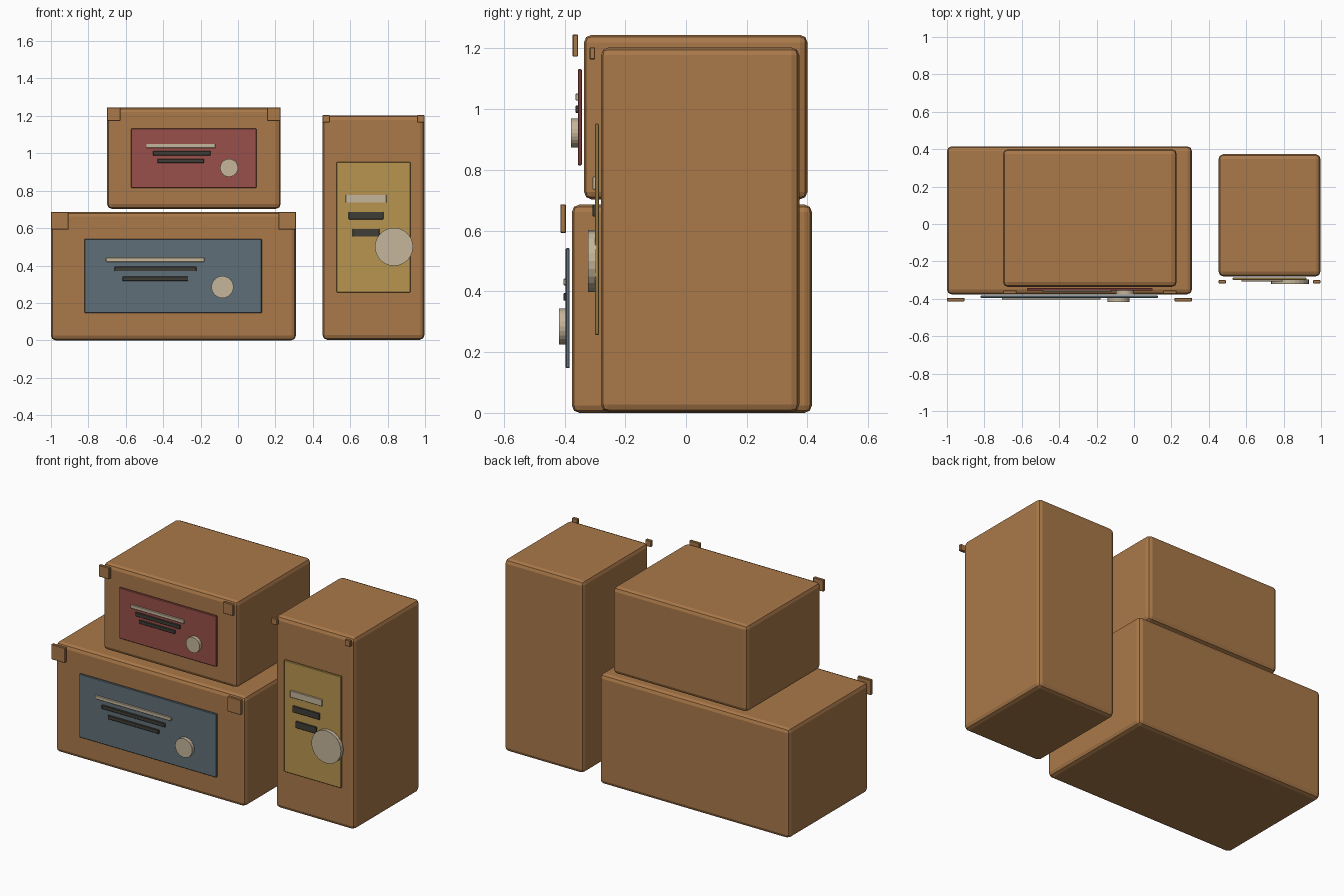
import bpy, bmesh, math
from mathutils import Matrix, Vector

if "Cube" in bpy.data.objects:
    bpy.data.objects.remove(bpy.data.objects["Cube"])


def material(name, rgb):
    m = bpy.data.materials.new(name)
    m.diffuse_color = (*rgb, 1)
    m.use_nodes = True
    m.node_tree.nodes["Principled BSDF"].inputs["Base Color"].default_value = m.diffuse_color
    return m


CARD = material("cardboard brown", (0.40, 0.190, 0.067))
CREAM = material("cream", (0.56, 0.465, 0.325))
DARK = material("charcoal", (0.050, 0.047, 0.037))
BLUE = material("slate blue", (0.115, 0.159, 0.188))
RED = material("brick red", (0.315, 0.080, 0.068))
YELLOW = material("mustard", (0.479, 0.301, 0.080))


def finish(bm, name, mat):
    mesh = bpy.data.meshes.new(name)
    bm.to_mesh(mesh)
    bm.free()
    mesh.materials.append(mat)
    ob = bpy.data.objects.new(name, mesh)
    bpy.context.collection.objects.link(ob)
    return ob


def box(name, x, y, z, mat, bevel=0.0, segments=2):
    """Block spanning the given (min, max) ranges, with rounded edges."""
    lo, hi = Vector((x[0], y[0], z[0])), Vector((x[1], y[1], z[1]))
    bm = bmesh.new()
    bmesh.ops.create_cube(bm, size=1, matrix=Matrix.Translation((lo + hi) / 2)
                          @ Matrix.Diagonal((*(hi - lo), 1)))
    if bevel:
        bmesh.ops.bevel(bm, geom=bm.edges[:], offset=bevel, segments=segments,
                        profile=0.5, affect='EDGES')
    return finish(bm, name, mat)


def disc(name, x, z, r, y, mat):
    """Round seal facing the front."""
    bm = bmesh.new()
    m = Matrix.Translation((x, sum(y) / 2, z)) @ Matrix.Rotation(math.pi / 2, 4, 'X')
    bmesh.ops.create_cone(bm, cap_ends=True, segments=24, radius1=r, radius2=r,
                          depth=y[1] - y[0], matrix=m)
    return finish(bm, name, mat)


def carton(name, x, y, z, label_mat, label_x, label_z, tab, bars, seal):
    f = y[0]                                   # front plane of the carton
    box(name + "_body", x, y, z, CARD, 0.025)
    # Printed panel floating just off the front
    box(name + "_label", label_x, (f - 0.020, f - 0.007), label_z, label_mat, 0.003, 1)
    # Corner tabs at the top of the front
    for side, tx in (("left", (x[0], x[0] + tab)), ("right", (x[1] - tab, x[1]))):
        box(f"{name}_{side}_tab", tx, (f - 0.038, f - 0.019),
            (z[1] - tab, z[1] + 0.001), CARD, 0.003, 1)
    # Bars: the first is cream, the others dark
    for i, (x0, x1, z0, z1) in enumerate(bars):
        box(f"{name}_bar_{i + 1}", (x0, x1), (f - 0.028, f - 0.018), (z0, z1),
            DARK if i else CREAM, 0.002, 1)
    disc(name + "_seal", *seal, (f - 0.042, f - 0.017), CREAM)


carton("large_carton", (-1.0, 0.31), (-0.376, 0.415), (0.0, 0.686),
       BLUE, (-0.82, 0.127), (0.147, 0.543), 0.094,
       [(-0.705, -0.18, 0.420, 0.442), (-0.66, -0.222, 0.370, 0.394),
        (-0.617, -0.266, 0.317, 0.341)], (-0.083, 0.285, 0.059))

carton("small_carton", (-0.70, 0.228), (-0.336, 0.400), (0.703, 1.245),
       RED, (-0.572, 0.099), (0.815, 1.132), 0.072,
       [(-0.49, -0.12, 1.029, 1.051), (-0.455, -0.147, 0.988, 1.012),
        (-0.43, -0.182, 0.948, 0.970)], (-0.048, 0.922, 0.048))

carton("tall_carton", (0.452, 0.997), (-0.280, 0.373), (0.003, 1.203),
       YELLOW, (0.527, 0.922), (0.256, 0.953), 0.039,
       [(0.575, 0.794, 0.736, 0.778), (0.591, 0.777, 0.647, 0.687),
        (0.612, 0.757, 0.554, 0.596)], (0.834, 0.50, 0.102))
